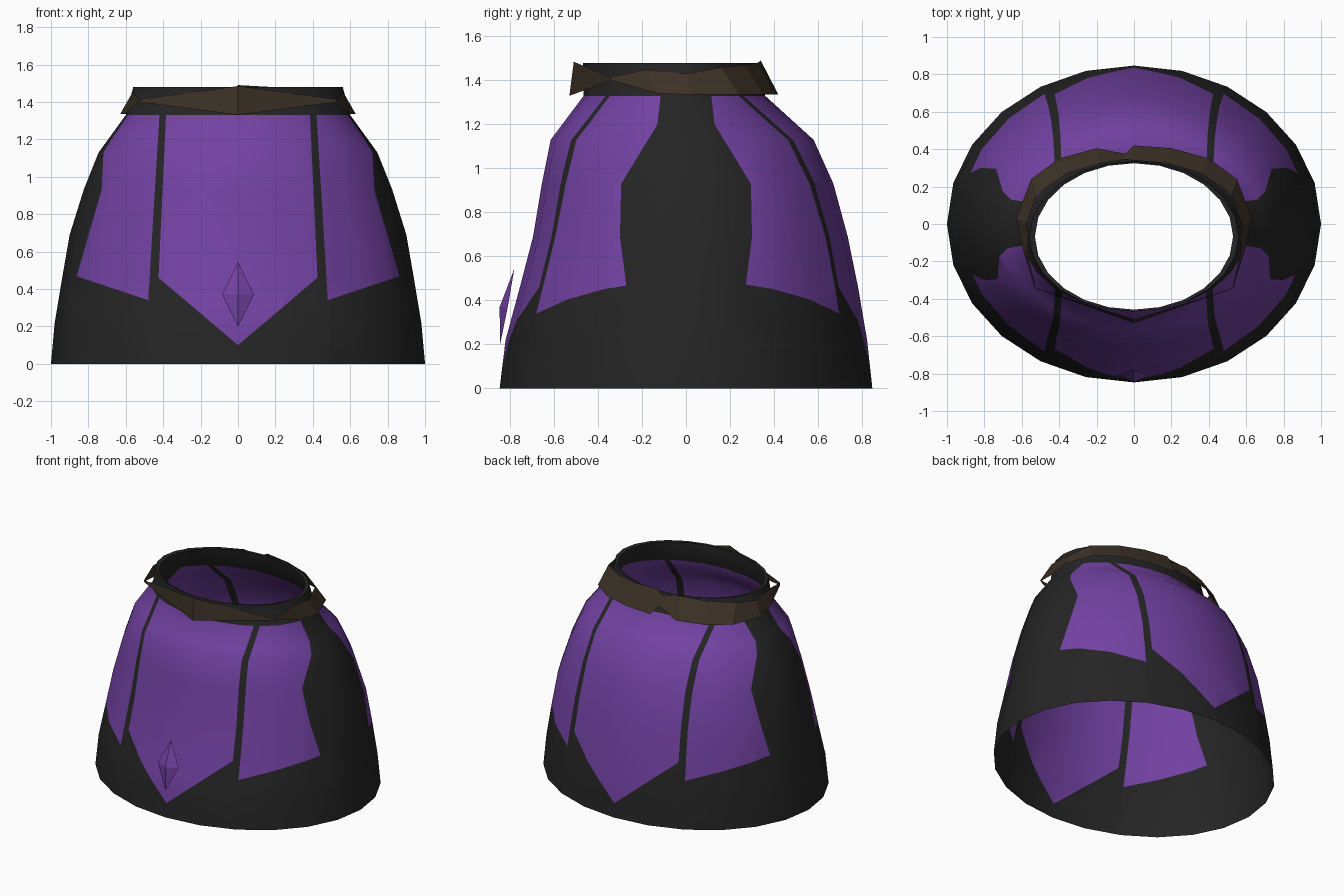
import bpy, bmesh, math
from mathutils import Vector

if "Cube" in bpy.data.objects:
    bpy.data.objects.remove(bpy.data.objects["Cube"])


def material(name, rgb):
    m = bpy.data.materials.new(name)
    m.diffuse_color = (*rgb, 1)
    m.use_nodes = True
    m.node_tree.nodes["Principled BSDF"].inputs["Base Color"].default_value = m.diffuse_color
    return m


BLACK = material("black cloth", (0.018, 0.018, 0.018))
PURPLE = material("purple cloth", (0.17, 0.054, 0.366))
BROWN = material("brown leather", (0.045, 0.031, 0.019))


def finish(bm, name, mats, smooth=False):
    me = bpy.data.meshes.new(name)
    bm.to_mesh(me)
    bm.free()
    ob = bpy.data.objects.new(name, me)
    bpy.context.collection.objects.link(ob)
    for m in mats:
        me.materials.append(m)
    if smooth:
        bpy.ops.object.select_all(action='DESELECT')
        ob.select_set(True)
        bpy.context.view_layer.objects.active = ob
        bpy.ops.object.shade_smooth_by_angle(angle=math.radians(40))
    return ob


def line(p, q, t):
    # value on the line through p and q, each (input, value)
    return p[1] + (q[1] - p[1]) * (t - p[0]) / (q[0] - p[0])


# Skirt: open shell of 24-sided oval rings (z, half width, front y, back y)
RINGS = [(0, 1.0, -.847, .847), (.22, .98, -.82, .823), (.46, .94, -.755, .782),
         (.69, .90, -.695, .735), (.93, .825, -.655, .67), (1.13, .745, -.615, .58),
         (1.33, .60, -.465, .36), (1.48, .56, -.468, .335), (1.475, .53, -.458, .325)]
SIDES = 24
bm = bmesh.new()
rows = []
for z, w, f, b in RINGS:
    rows.append([bm.verts.new((w * math.sin(a), (f + b) / 2 - (b - f) / 2 * math.cos(a), z))
                 for a in (2 * math.pi * i / SIDES for i in range(SIDES))])
for lo, hi in zip(rows, rows[1:]):
    for i in range(SIDES):
        j = (i + 1) % SIDES
        bm.faces.new((lo[i], lo[j], hi[j], hi[i]))

# Panel outlines: seams and hems as (z, x) or (x, z), side edge as (z, y)
SEAM_IN = ((1.33, .385), (.46, .425))
SEAM_OUT = ((1.33, .42), (.34, .48))
HEM_MID = ((0, .10), (.425, .46))
HEM_SIDE = ((.48, .34), (.87, .47))
EDGE = [(1.33, .115), (1.2, .13), (.93, .295), (.69, .30), (.46, .27), (.30, .25)]


def cut(co, no, zlo=-1, zhi=1.34):
    # slice only the faces lying inside a height band
    faces = [f for f in bm.faces if zlo < f.calc_center_median().z < zhi]
    geom = set(faces)
    for f in faces:
        geom.update(f.verts)
        geom.update(f.edges)
    bmesh.ops.bisect_plane(bm, geom=list(geom), dist=1e-5, plane_co=co, plane_no=no)


for z, _ in EDGE[1:]:
    cut((0, 0, z), (0, 0, 1))
for s in (-1, 1):
    for (z0, x0), (z1, x1) in (SEAM_IN, SEAM_OUT):
        cut((s * x0, 0, z0), (z1 - z0, 0, -s * (x1 - x0)))
    for (x0, z0), (x1, z1) in (HEM_MID, HEM_SIDE):
        cut((s * x0, 0, z0), (z1 - z0, 0, -s * (x1 - x0)), zhi=.6)
    for (z0, y0), (z1, y1) in zip(EDGE, EDGE[1:]):
        cut((0, s * y0, z0), (0, z1 - z0, -s * (y1 - y0)), z1, z0)


def in_panel(c):
    x, y, z = abs(c.x), abs(c.y), c.z
    if z > 1.33:
        return False
    if x < line(*SEAM_IN, z):
        return z > line(*HEM_MID, x)
    if x < line(*SEAM_OUT, z) or z < line(*HEM_SIDE, x):
        return False
    for p, q in zip(EDGE, EDGE[1:]):
        if q[0] <= z <= p[0]:
            return y > line(p, q, z)
    return False


for f in bm.faces:
    f.material_index = int(in_panel(f.calc_center_median()))
finish(bm, "skirt", [BLACK, PURPLE], True)

# Belt: folded leather strip, each station is a bottom and a top point
HALF = [((.53, -.34, 1.40), (.525, -.345, 1.415)),
        ((.595, -.13, 1.34), (.565, -.18, 1.45)),
        ((.63, .03, 1.335), (.575, .0, 1.43)),
        ((.55, .24, 1.335), (.52, .16, 1.46)),
        ((.40, .35, 1.335), (.36, .27, 1.47)),
        ((.20, .405, 1.335), (.18, .325, 1.48))]
FRONT = ((0, -.53, 1.33), (0, -.51, 1.485))
BACK = [((0, .42, 1.335), (0, .34, 1.49)), ((-.045, .375, 1.39), (-.045, .345, 1.46))]
left = [tuple((-x, y, z) for x, y, z in st) for st in reversed(HALF)]
bm = bmesh.new()
strip = [[bm.verts.new(p) for p in st] for st in [FRONT] + HALF + BACK + left]
for i, (b, t) in enumerate(strip):
    b2, t2 = strip[(i + 1) % len(strip)]
    bm.faces.new((b, b2, t2, t))
finish(bm, "belt", [BROWN])

# Front gem: four flat facets standing just off the cloth
bm = bmesh.new()
mid = bm.verts.new((0, -.847, .37))
rim = [bm.verts.new(p) for p in ((0, -.845, .20), (.085, -.81, .37),
                                 (0, -.78, .545), (-.085, -.81, .37))]
for i in range(4):
    bm.faces.new((mid, rim[i], rim[(i + 1) % 4]))
finish(bm, "front_gem", [PURPLE])
